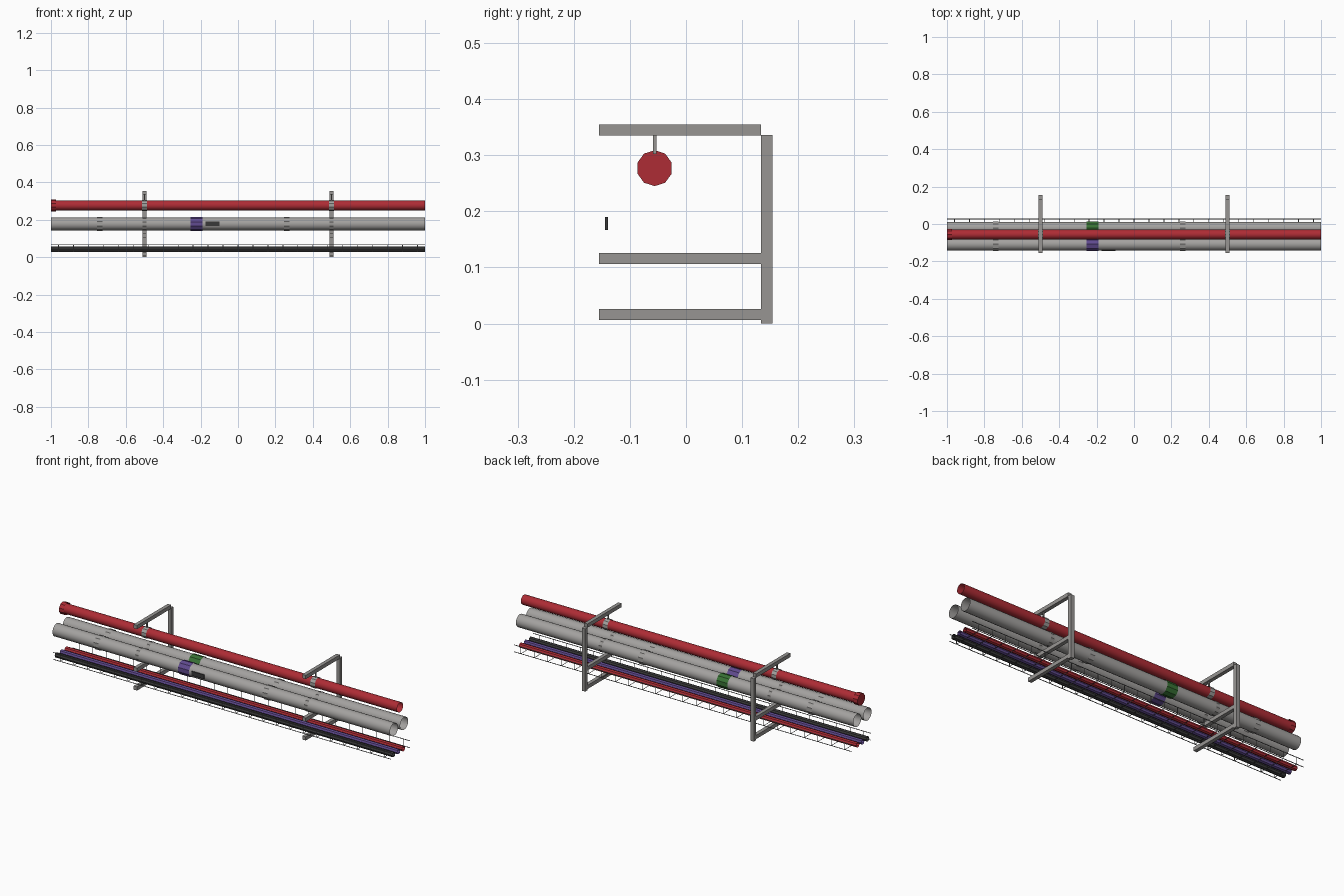
import bpy, bmesh, math
from mathutils import Matrix, Vector

if "Cube" in bpy.data.objects:
    bpy.data.objects.remove(bpy.data.objects["Cube"])


def material(name, r, g, b):
    m = bpy.data.materials.new(name)
    m.use_nodes = True
    m.diffuse_color = (r, g, b, 1)
    m.node_tree.nodes["Principled BSDF"].inputs["Base Color"].default_value = (r, g, b, 1)
    return m


RED = material("red", 0.42, 0.025, 0.035)
PIPE = material("pipe grey", 0.37, 0.36, 0.35)
STEEL = material("steel grey", 0.31, 0.30, 0.29)
PURPLE = material("purple", 0.12, 0.07, 0.28)
GREEN = material("green", 0.04, 0.17, 0.035)
DARK = material("charcoal", 0.04, 0.04, 0.04)
WIRE = material("wire grey", 0.2, 0.2, 0.2)


def finish(name, bm, mat, smooth=False):
    me = bpy.data.meshes.new(name)
    bm.to_mesh(me)
    bm.free()
    me.materials.append(mat)
    for p in me.polygons:
        p.use_smooth = smooth
    ob = bpy.data.objects.new(name, me)
    bpy.context.collection.objects.link(ob)
    return ob


def add_box(bm, lo, hi):
    lo, hi = Vector(lo), Vector(hi)
    m = Matrix.Translation((lo + hi) / 2) @ Matrix.Diagonal((*(hi - lo), 1))
    bmesh.ops.create_cube(bm, size=1, matrix=m)


def tube(name, x0, x1, y, z, r, sides, mat, smooth=False, cap=False):
    """Open tube along x with a corner at the top, optionally closed at x0."""
    bm = bmesh.new()
    rings = []
    for x in (x0, x1):
        rings.append([bm.verts.new((x, y + r * math.sin(a), z + r * math.cos(a)))
                      for a in (math.tau * i / sides for i in range(sides))])
    a, b = rings
    for i in range(sides):
        j = (i + 1) % sides
        bm.faces.new((a[i], a[j], b[j], b[i]))
    if cap:
        bm.faces.new(a)
    bmesh.ops.recalc_face_normals(bm, faces=bm.faces[:])
    return finish(name, bm, mat, smooth)


HALF = 0.01
FRONT, BACK = -0.155, 0.134
RED_Y, RED_Z = -0.056, 0.277
PIPE_Z = 0.178
PIPES = {"front": -0.108, "rear": -0.022}

# Support frames with hangers and clamps
for side, x in (("right", -0.5), ("left", 0.5)):
    bm = bmesh.new()
    add_box(bm, (x - HALF, BACK, 0), (x + HALF, 0.154, 0.336))
    for z in (0.006, 0.106, 0.335):
        add_box(bm, (x - HALF, FRONT, z), (x + HALF, BACK, z + 0.02))
    finish(side + "_support_frame", bm, STEEL)

    bm = bmesh.new()
    add_box(bm, (x - 0.003, RED_Y - 0.003, 0.302), (x + 0.003, RED_Y + 0.003, 0.336))
    finish(side + "_hanger_rod", bm, STEEL)
    tube(side + "_hanger_clamp", x - 0.014, x + 0.014, RED_Y, RED_Z, 0.029, 10, PIPE)
    for key, y in PIPES.items():
        tube(f"{side}_{key}_pipe_clamp", x - HALF, x + HALF, y, PIPE_Z, 0.0355, 10, STEEL)

# Red pipe with closed end cap
tube("red_pipe", -1, 1, RED_Y, RED_Z, 0.026, 20, RED, True)
tube("red_end_cap", -1, -0.972, RED_Y, RED_Z, 0.032, 10, RED, cap=True)

# Grey pipes with couplings and colour bands
for key, y in PIPES.items():
    tube(key + "_pipe", -1, 1, y, PIPE_Z, 0.034, 20, PIPE, True)
    for x in (-0.74, 0.26):
        tube(key + "_coupling", x - 0.015, x + 0.015, y, PIPE_Z, 0.0375, 10, PIPE)
    tube(key + "_band", -0.255, -0.19, y, PIPE_Z, 0.037, 10,
         PURPLE if key == "front" else GREEN)

# Dark label plate on the front pipe
bm = bmesh.new()
add_box(bm, (-0.175, -0.144, 0.167), (-0.1, -0.139, 0.19))
finish("pipe_label", bm, DARK)

# Cables lying in the tray
for name, y, mat in (("dark", -0.11, DARK), ("purple", -0.068, PURPLE), ("red", -0.027, RED)):
    tube(name + "_cable", -1, 1, y, 0.044, 0.0135, 8, mat)

# Tray wires running lengthwise
LOW, HIGH = 0.029, 0.066
TRAY = (-0.134, 0.027)
for y in TRAY:
    for z in (LOW, HIGH):
        tube("tray_wire", -1, 1, y, z, 0.002, 6, WIRE)

# U-shaped cross strips of the tray
bm = bmesh.new()
count = 25
for i in range(count):
    x = -0.96 + 1.92 * i / (count - 1)
    path = [(TRAY[0], HIGH), (TRAY[0], LOW), (TRAY[1], LOW), (TRAY[1], HIGH)]
    rows = [[bm.verts.new((x + dx, y, z)) for dx in (-0.002, 0.002)] for y, z in path]
    for p, q in zip(rows, rows[1:]):
        bm.faces.new((p[0], p[1], q[1], q[0]))
finish("tray_cross_strips", bm, WIRE)
